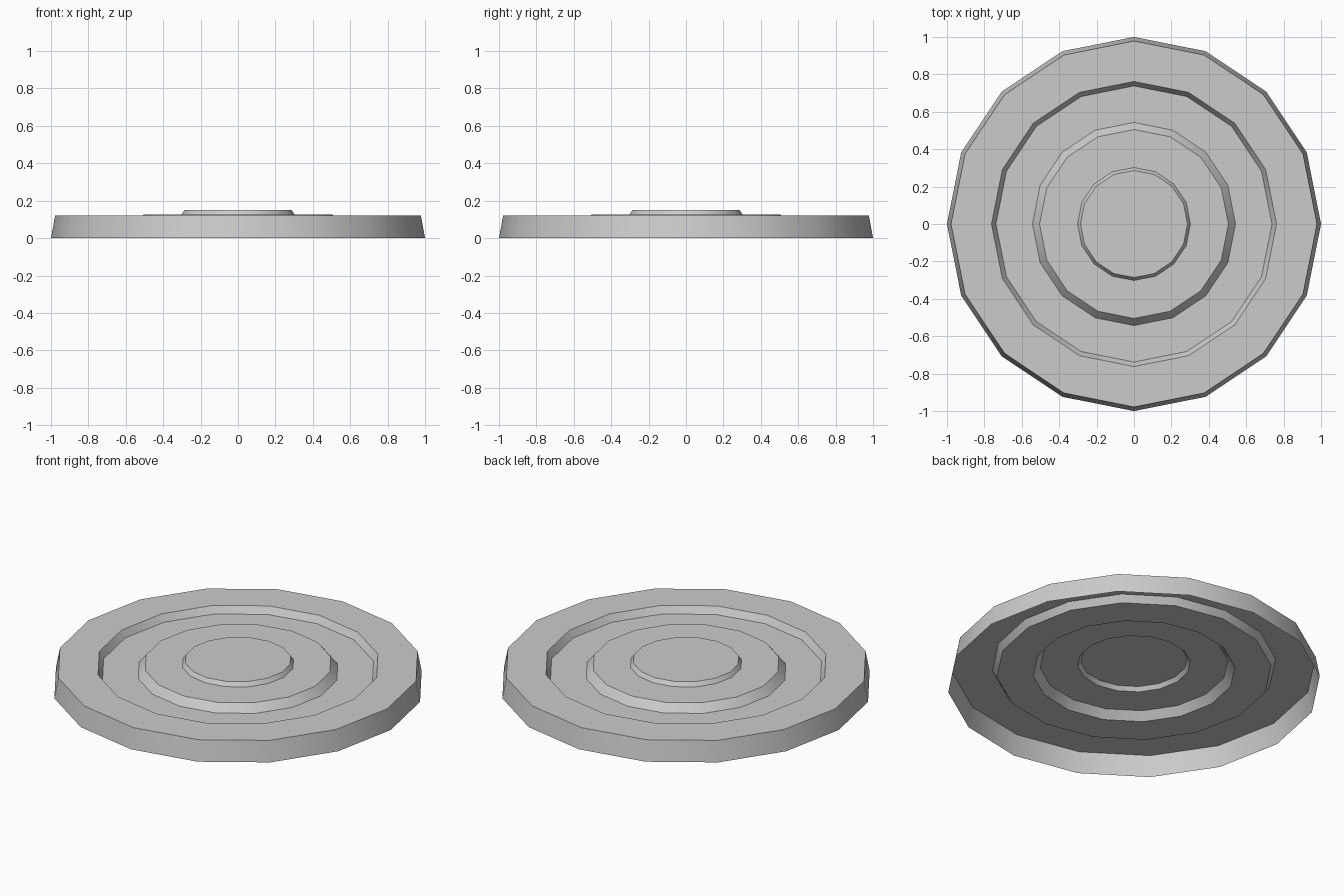
import bpy, bmesh, math

if "Cube" in bpy.data.objects:
    bpy.data.objects.remove(bpy.data.objects["Cube"])

SIDES = 16

# Profile of the thin pressed lid: (radius, height), from rim to centre
PROFILE = [
    (1.0, 0.0), (0.978, 0.12),       # outer skirt
    (0.762, 0.12), (0.738, 0.08),    # step down into the groove
    (0.543, 0.08), (0.505, 0.126),   # step up to the middle plateau
    (0.302, 0.126), (0.286, 0.15),   # raised centre disc
]


def lathe_sheet(name, profile):
    """Revolve an open profile around z and close its innermost ring."""
    bm = bmesh.new()
    rings = []
    for r, z in profile:
        angles = [math.tau * i / SIDES for i in range(SIDES)]
        rings.append([bm.verts.new((r * math.cos(a), r * math.sin(a), z)) for a in angles])
    for low, high in zip(rings, rings[1:]):
        for i in range(SIDES):
            j = (i + 1) % SIDES
            bm.faces.new((low[i], low[j], high[j], high[i]))
    bm.faces.new(rings[-1])
    mesh = bpy.data.meshes.new(name)
    bm.to_mesh(mesh)
    bm.free()
    obj = bpy.data.objects.new(name, mesh)
    bpy.context.collection.objects.link(obj)
    return obj


# Round stepped lid, open underneath
lid = lathe_sheet("round_lid", PROFILE)
bpy.context.view_layer.objects.active = lid
lid.select_set(True)
bpy.ops.object.shade_smooth_by_angle(angle=math.radians(30))
